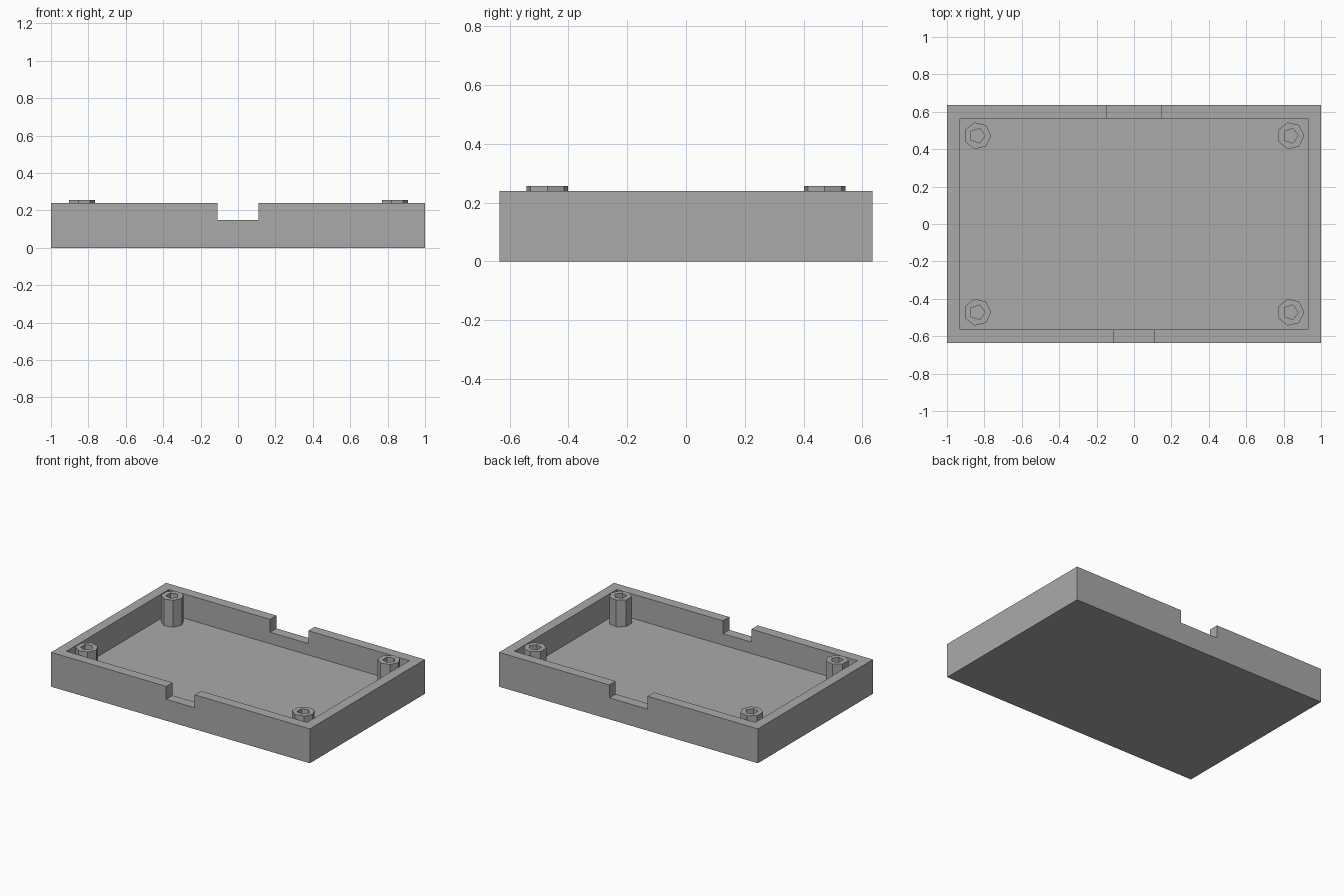
import bpy
import bmesh
from math import cos, sin, tau

cube = bpy.data.objects.get("Cube")
if cube:
    bpy.data.objects.remove(cube, do_unlink=True)

HALF_X, HALF_Y = 1.0, 0.635
WALL, FLOOR, RIM, NOTCH = 0.07, 0.07, 0.24, 0.15
POST_X, POST_Y, POST_TOP = 0.837, 0.472, 0.257

grey = bpy.data.materials.new("plain_grey")
grey.use_nodes = True
colour = (0.4, 0.4, 0.4, 1)
grey.diffuse_color = colour
grey.node_tree.nodes["Principled BSDF"].inputs["Base Color"].default_value = colour


def finish(name, bm):
    bmesh.ops.recalc_face_normals(bm, faces=bm.faces)
    mesh = bpy.data.meshes.new(name)
    bm.to_mesh(mesh)
    bm.free()
    mesh.materials.append(grey)
    obj = bpy.data.objects.new(name, mesh)
    bpy.context.collection.objects.link(obj)
    return obj


def box(name, low, high):
    bm = bmesh.new()
    bmesh.ops.create_cube(bm, size=1)
    for v in bm.verts:
        v.co = [lo + (c + 0.5) * (hi - lo) for c, lo, hi in zip(v.co, low, high)]
    return finish(name, bm)


def prism(name, sides, radius, x, y, bottom, top):
    bm = bmesh.new()
    ring = [bm.verts.new((x + radius * cos(tau * i / sides),
                          y + radius * sin(tau * i / sides), bottom))
            for i in range(sides)]
    face = bm.faces.new(ring)
    grown = bmesh.ops.extrude_face_region(bm, geom=[face], use_keep_orig=True)
    for v in grown["geom"]:
        if isinstance(v, bmesh.types.BMVert):
            v.co.z = top
    return finish(name, bm)


def cut(target, cutter):
    mod = target.modifiers.new("cut_" + cutter.name, "BOOLEAN")
    mod.operation = "DIFFERENCE"
    mod.solver = "EXACT"
    mod.object = cutter
    cutter.hide_render = True
    cutter.hide_set(True)


# Open tray with a hollow interior
tray = box("tray", (-HALF_X, -HALF_Y, 0), (HALF_X, HALF_Y, RIM))
cut(tray, box("interior_cutter", (WALL - HALF_X, WALL - HALF_Y, FLOOR),
              (HALF_X - WALL, HALF_Y - WALL, 1)))

# Cable notches in the front and back walls
for name, side, half in (("front", -1, 0.11), ("back", 1, 0.148)):
    ys = sorted((side * (HALF_Y - WALL - 0.02), side * (HALF_Y + 0.1)))
    cut(tray, box(name + "_notch_cutter", (-half, ys[0], NOTCH), (half, ys[1], 1)))

# Seven-sided corner standoffs with five-sided screw holes
for side_x, x_name in ((-1, "right"), (1, "left")):
    for side_y, y_name in ((-1, "front"), (1, "back")):
        label = y_name + "_" + x_name
        x, y = side_x * POST_X, side_y * POST_Y
        post = prism(label + "_standoff", 7, 0.073, x, y, FLOOR - 0.01, POST_TOP)
        cut(post, prism(label + "_hole_cutter", 5, 0.041, x, y, FLOOR - 0.1, 1))
